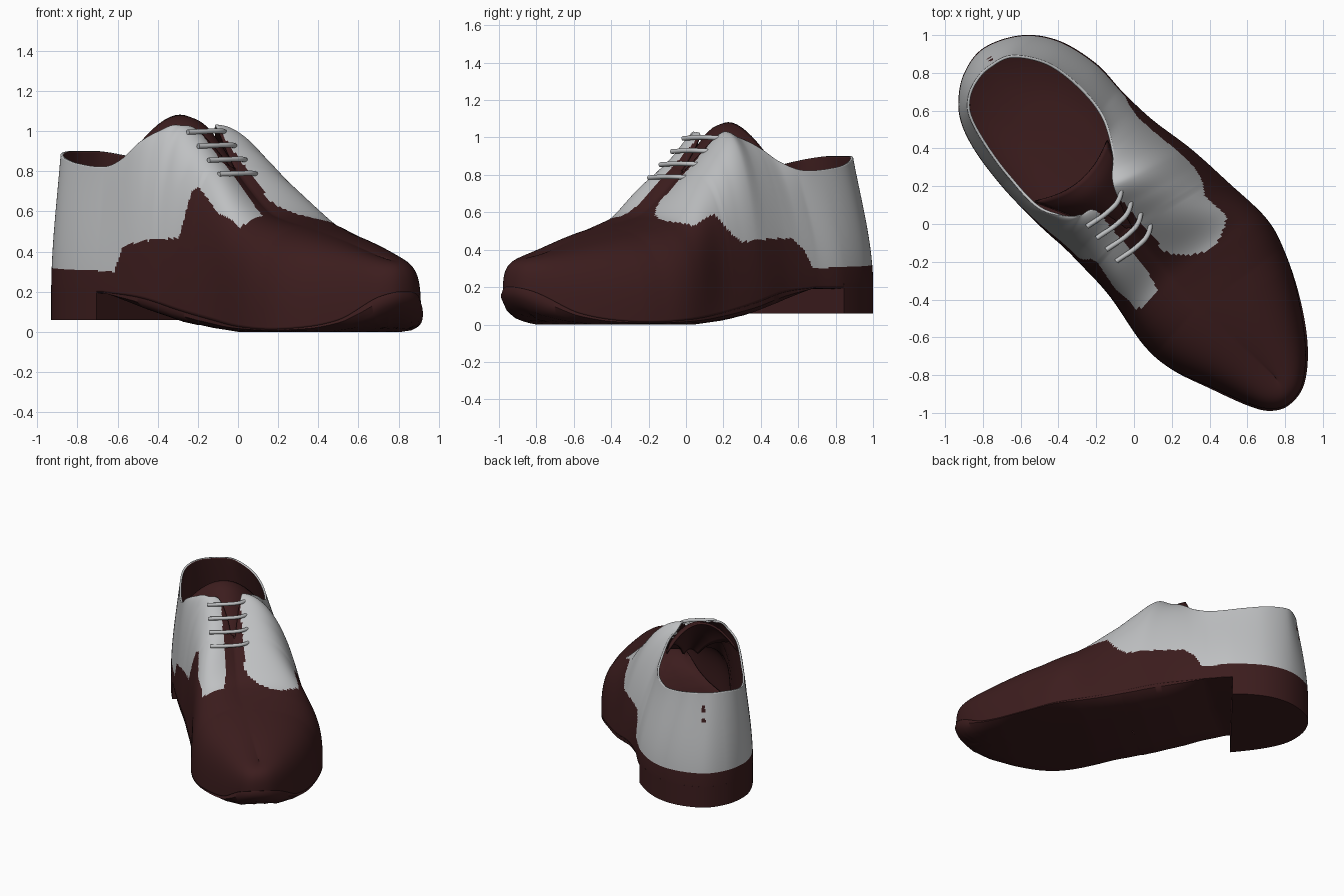
import bpy, math
from mathutils import Vector

cube = bpy.data.objects.get("Cube")
if cube:
    bpy.data.objects.remove(cube, do_unlink=True)

STEPS, ROWS = 20, 80


def material(name, rgb, rough):
    m = bpy.data.materials.new(name)
    m.use_nodes = True
    m.diffuse_color = (*rgb, 1)
    b = m.node_tree.nodes["Principled BSDF"]
    b.inputs["Base Color"].default_value = (*rgb, 1)
    b.inputs["Roughness"].default_value = rough
    return m


grey = material("pale grey leather", (.52, .53, .54), .5)
brown = material("dark brown leather", (.045, .012, .0125), .5)


def world(u, v, z):
    """Shoe frame (u to the toe, v to the left) turned onto the diagonal."""
    return Vector((.644 * u + .765 * v, -.765 * u + .644 * v, z))


def graph(pts, smooth=True):
    """Function through the given points, linear or with soft bends."""
    def slope(i):
        a, b = pts[max(i - 1, 0)], pts[min(i + 1, len(pts) - 1)]
        return (b[1] - a[1]) / (b[0] - a[0])

    def f(x):
        if x <= pts[0][0]:
            return pts[0][1]
        for i in range(len(pts) - 1):
            (x0, y0), (x1, y1) = pts[i], pts[i + 1]
            if x <= x1:
                w = x1 - x0
                t = (x - x0) / w
                if not smooth:
                    return y0 + t * (y1 - y0)
                s = t * t * (3 - 2 * t)
                return (y0 + (y1 - y0) * s + w * t * (1 - t)
                        * (slope(i) * (1 - t) - slope(i + 1) * t))
        return pts[-1][1]
    return f


def closed_spline(pts):
    """Dense closed curve through the points."""
    out, n = [], len(pts)
    for i in range(n):
        a, b, c, d = (Vector(pts[(i + k) % n]) for k in (-1, 0, 1, 2))
        for s in range(STEPS):
            t = s / STEPS
            out.append(b + (c - a) * (t / 2) + (a * 2 - b * 5 + c * 4 - d) * (t * t / 2)
                       + (b * 3 - a - c * 3 + d) * (t ** 3 / 2))
    return out


def build(name, verts, faces, mats, angle=50):
    me = bpy.data.meshes.new(name)
    me.from_pydata(verts, [], faces)
    ob = bpy.data.objects.new(name, me)
    bpy.context.collection.objects.link(ob)
    for m in mats:
        me.materials.append(m)
    bpy.ops.object.select_all(action='DESELECT')
    ob.select_set(True)
    bpy.context.view_layer.objects.active = ob
    bpy.ops.object.shade_smooth_by_angle(angle=math.radians(angle))
    return ob


def strips(n, m, closed=True):
    """Quads of a grid with n columns of m points."""
    return [(i * m + k, i * m + k + 1, (i + 1) % n * m + k + 1, (i + 1) % n * m + k)
            for i in range(n if closed else n - 1) for k in range(m - 1)]


def thicken(ob, depth, offset):
    mod = ob.modifiers.new("thickness", 'SOLIDIFY')
    mod.thickness, mod.offset = depth, offset
    mod.material_offset = len(ob.data.materials) - 1


# Plan: sole outline and the matching point on the collar or instep line
plan = [(-1.226, -.01, -1.135, -.05), (-1.15, .185, -1.1, .08), (-1, .32, -.95, .2),
        (-.78, .394, -.75, .25), (-.57, .405, -.54, .245), (-.36, .43, -.36, .16),
        (-.11, .487, -.22, .045), (.154, .524, .08, -.03), (.43, .555, .4, -.03),
        (.63, .515, .6, 0), (.873, .416, .8, .02), (1.09, .285, .95, .04),
        (1.23, .141, 1.06, .05), (1.262, .01, 1.1, .05), (1.22, -.087, 1.06, .05),
        (1.12, -.16, .97, .04), (.923, -.254, .82, .02), (.718, -.343, .65, 0),
        (.522, -.374, .48, -.03), (.207, -.345, .15, -.03), (-.03, -.355, -.07, -.06),
        (-.15, -.365, -.2, -.12), (-.25, -.38, -.23, -.21), (-.385, -.395, -.38, -.33),
        (-.6, -.407, -.62, -.35), (-.82, -.397, -.84, -.335), (-.984, -.361, -1, -.3),
        (-1.096, -.293, -1.08, -.24), (-1.19, -.174, -1.125, -.15)]
loop = closed_spline(plan)
N = len(loop)

instep = graph([(-1.12, .9), (-1, .87), (-.85, .84), (-.6, .825), (-.47, .87), (-.38, .94),
                (-.29, 1), (-.22, 1.03), (-.1, .92), (0, .82), (.2, .65), (.3, .585),
                (.4, .555), (.6, .51), (.8, .455), (1, .39), (1.1, .36)])
middle = graph([(0, -.03), (.45, -.03), (1.1, .05)], False)
edge = graph([(-.57, .2), (-.3, .17), (-.05, .11), (.2, .06), (.45, .025), (.75, .015),
              (1.02, .06), (1.2, .17), (1.26, .2)])
tread = graph([(-.57, .19), (-.3, .1), (-.1, .05), (.1, .02), (.3, 0), (.9, 0),
               (1.05, .02), (1.15, .05), (1.26, .13)], False)
welt = graph([(.7, 0), (1.2, .05)], False)


def toward_middle(p, q):
    """Move an outline point towards the long axis of the sole."""
    cu, cv = p[0] * .88, .06 if p[0] > 0 else 0
    return p[0] + (cu - p[0]) * q, p[1] + (cv - p[1]) * q


# Wall shapes along the shoe: inward and upward pull of the two bend handles
def bend(*vals):
    return graph(list(zip((-.6, -.1, .15, .35, .6), vals)))


left_wall = (bend(0, .1, .08, 0, 0), bend(.35, .4, .45, .6, .6),
             bend(.65, .4, .22, .08, .1), bend(.7, 1.02, 1.18, 1.08, 1))
right_wall = (bend(0, 0, 0, 0, 0), bend(.35, .45, .65, .7, .6),
              bend(.65, .2, .05, .04, .1), bend(.7, 1.1, 1.2, 1.1, 1))

# Upper: bent walls from the sole edge up to the collar and instep line
coords = []
for p in loop:
    u0, v0 = toward_middle(p, welt(p[0]))
    u1, v1 = p[2], p[3]
    snap = 0
    if u1 > 0:
        v1 = middle(u1)
        snap = round(u1 * 50) / 50 - u1
    z0, z1 = edge(p[0]), instep(u1)
    in_a, up_a, in_b, up_b = (f(p[0]) for f in (left_wall if p[1] > 0 else right_wall))
    for k in range(ROWS):
        t = k / (ROWS - 1)
        wa, wb, wc = 3 * t * (1 - t) ** 2, 3 * t * t * (1 - t), t ** 3
        q = in_a * wa + in_b * wb + wc
        h = up_a * wa + up_b * wb + wc
        u, v, z = u0 + (u1 - u0) * q, v0 + (v1 - v0) * q, z0 + (z1 - z0) * h
        if snap and k == ROWS - 1:
            # both sides meet on shared points of the instep line
            u, v, z = u1 + snap, middle(u1 + snap), instep(u1 + snap)
        coords.append((u, v, z))
faces = strips(N, ROWS)
upper = build("upper", [world(*c) for c in coords], faces, (grey, brown))

# Two-tone pattern: lower border of the pale quarters on each side
left_border = graph([(-1.2, .32), (-.55, .3), (-.5, .4), (-.42, .46), (-.25, .46), (-.03, .44),
                     (.06, .5), (.12, .59), (.19, .57), (.28, .53)], False)
right_border = graph([(-1.2, .32), (-.48, .3), (-.43, .42), (-.32, .45), (-.05, .47),
                      (-.03, .56), (-.005, .7), (.02, .72), (.06, .7), (.2, .59),
                      (.3, .55), (.34, .52)], False)
for poly, f in zip(upper.data.polygons, faces):
    u, v, z = (sum(coords[i][a] for i in f) / 4 for a in range(3))
    border = left_border(u) if v > -.03 else right_border(u)
    flare = max(0, u - .2) ** 2
    strip = u > -.25 and -.105 - 1.3 * flare < v < .03 + 7 * flare
    stitch = u < -1 and abs(v + .02) < .012 and (.76 < z < .81 or .69 < z < .72)
    flap_end = u > .365 - 2.5 * (abs(v) - .22) ** 2
    poly.material_index = int(z < border or strip or stitch or flap_end)
upper.modifiers.new("join_instep", 'WELD').merge_threshold = .0005
thicken(upper, .014, -1)

# Sole: rolled edge and underside
verts = []
for p in loop:
    for q, blend in ((welt(p[0]), 0), (0, .35), (.08, .75), (.25, 1), (.6, 1), (1, 1)):
        u, v = toward_middle(p, q)
        verts.append(world(u, v, edge(p[0]) * (1 - blend) + tread(u) * blend))
build("sole", verts, [f[::-1] for f in strips(N, 6)], (brown,))

# Heel block with a slanted front
ring = [p for p in loop if p[0] < -.69 - .2 * p[1]]
n = len(ring)
verts = [world(p[0], p[1], z) for z in (.06, .22) for p in ring]
sides = [(i, i + n, (i + 1) % n + n, (i + 1) % n) for i in range(n)]
build("heel", verts, sides + [tuple(range(n)), tuple(range(2 * n - 1, n - 1, -1))], (brown,), 40)

# Footbed: shallow dish inside the opening
ring = [p for p in loop if p[0] < 0]
verts = [world(-.5 + (p[0] + .5) * s, p[1] * (s - .08), z)
         for p in ring for s, z in ((.93, .36), (.75, .3), (.45, .28), (.08, .28))]
build("footbed", verts, strips(len(ring), 4), (brown,))

# Tongue: arched strip under the laces
tongue_z = graph([(-.36, 1.075), (-.28, 1.05), (-.2, .985), (0, .795), (.2, .62)])
tongue_w = graph([(-.36, .25), (-.2, .18), (0, .1), (.2, .05)])
tongue_v = graph([(-.36, -.075), (-.1, -.045)], False)
verts = []
for i in range(25):
    u = -.36 + .55 * i / 24
    for k in range(17):
        s = k / 8 - 1
        d = s * tongue_w(u)
        verts.append(world(u - .07 * s * s, tongue_v(u) + d, tongue_z(u) - 3 * d * d))
tongue = build("tongue", verts, strips(25, 17, False), (brown,))
thicken(tongue, .015, 0)

# Laces: four bowed cords
for i in range(4):
    u = -.15 + .08 * i
    z = .995 - .07 * i
    cu = bpy.data.curves.new("lace", 'CURVE')
    cu.dimensions = '3D'
    cu.bevel_depth, cu.bevel_resolution, cu.use_fill_caps = .013, 3, True
    sp = cu.splines.new('BEZIER')
    path = [(u - .05, .085, z), (u, .02, z + .005), (u + .012, -.06, z + .005), (u, -.2, z)]
    sp.bezier_points.add(len(path) - 1)
    for bp, c in zip(sp.bezier_points, path):
        bp.co = world(*c)
        bp.handle_left_type = bp.handle_right_type = 'AUTO'
    cu.materials.append(grey)
    bpy.context.collection.objects.link(bpy.data.objects.new("lace_%d" % (i + 1), cu))
